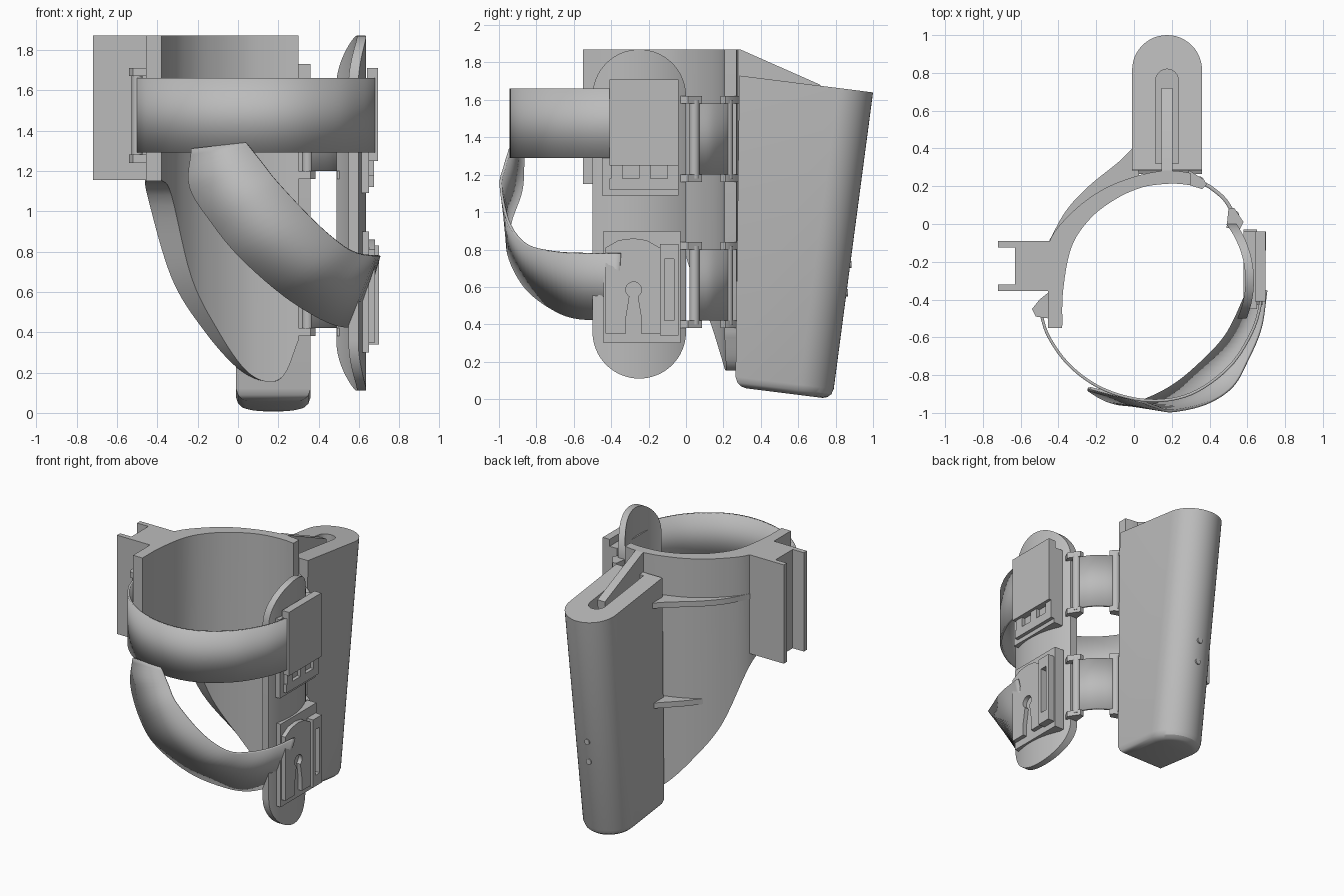
import bpy, bmesh, math
from mathutils import Vector

cube = bpy.data.objects.get("Cube")
if cube:
    bpy.data.objects.remove(cube, do_unlink=True)

grey = bpy.data.materials.new("plain grey")
grey.use_nodes = True
grey.diffuse_color = (0.5, 0.5, 0.5, 1)
grey.node_tree.nodes["Principled BSDF"].inputs["Base Color"].default_value = (0.5, 0.5, 0.5, 1)
parts = []


def make(name, bm):
    bmesh.ops.recalc_face_normals(bm, faces=bm.faces)
    mesh = bpy.data.meshes.new(name)
    bm.to_mesh(mesh)
    bm.free()
    mesh.materials.append(grey)
    ob = bpy.data.objects.new(name, mesh)
    bpy.context.collection.objects.link(ob)
    parts.append(ob)
    return ob


def loft(name, sections, closed=True):
    """Skin a row of sections; closed sections get end caps."""
    bm = bmesh.new()
    rings = [[bm.verts.new(p) for p in s] for s in sections]
    n = len(rings[0])
    for a, b in zip(rings, rings[1:]):
        for i in range(n if closed else n - 1):
            j = (i + 1) % n
            bm.faces.new((a[i], a[j], b[j], b[i]))
    if closed:
        bm.faces.new(rings[0])
        bm.faces.new(rings[-1])
    return make(name, bm)


def prism(name, outline, lo, hi, axis="z"):
    """Extrude a 2D outline: (x, y) along z, or (y, z) along x."""
    def place(p, d):
        return (p[0], p[1], d) if axis == "z" else (d, p[0], p[1])
    return loft(name, [[place(p, d) for p in outline] for d in (lo, hi)])


def box(name, x0, x1, y0, y1, z0, z1):
    return prism(name, [(x0, y0), (x1, y0), (x1, y1), (x0, y1)], z0, z1)


def rod(name, x, y, r, z0, z1):
    ring = [(x + r * math.cos(k * math.pi / 8), y + r * math.sin(k * math.pi / 8)) for k in range(16)]
    return prism(name, ring, z0, z1)


def smooth_path(points, steps=6):
    """Catmull-Rom curve through the points."""
    p = [Vector(q) for q in points]
    p = [2 * p[0] - p[1]] + p + [2 * p[-1] - p[-2]]
    out = []
    for a, b, c, d in zip(p, p[1:], p[2:], p[3:]):
        for k in range(steps):
            t = k / steps
            out.append(0.5 * (2 * b + (c - a) * t + (2 * a - 5 * b + 4 * c - d) * t * t
                              + (3 * b - a - 3 * c + d) * t ** 3))
    return out + [p[-2]]


def ribbon(name, edge_a, edge_b, thickness):
    ob = loft(name, list(zip(smooth_path(edge_a), smooth_path(edge_b))), closed=False)
    mod = ob.modifiers.new("thickness", "SOLIDIFY")
    mod.thickness = thickness
    mod.offset = 0


def band(name, plan, z0, z1, thickness):
    ribbon(name, [(x, y, z0) for x, y in plan], [(x, y, z1) for x, y in plan], thickness)


# Curved cuff shell with a tongue-shaped lower end
TOP = 1.87
inner = smooth_path([(-.38, -.55, 1.15), (-.375, -.35, 1.15), (-.33, -.12, 1.08), (-.23, .03, .67),
                     (-.1, .13, .41), (.03, .19, .22), (.14, .21, .155), (.23, .213, .19), (.3, .205, .36)])
outer = smooth_path([(-.455, -.55, 1.15), (-.455, -.32, 1.15), (-.45, -.1, 1.08), (-.33, .06, .67),
                     (-.17, .18, .41), (0, .25, .22), (.14, .28, .155), (.23, .28, .19), (.3, .27, .36)])
loft("cuff_shell", [[i, o, (o.x, o.y, TOP), (i.x, i.y, TOP)] for i, o in zip(inner, outer)])

# Side channel clip
box("clip_block", -.63, -.44, -.355, -.09, 1.155, TOP)
for name, y in (("clip_flange_front", -.355), ("clip_flange_back", -.125)):
    box(name, -.72, -.62, y, y + .035, 1.155, TOP)


# Tapered holster pod with a rounded back
def pod_ring(y0, y1, z0, z1, inset=0, lift=0):
    r = .185 - inset
    c = y1 - .185
    pts = [(.175 - r, y0 + inset), (.175 + r, y0 + inset)]
    pts += [(.175 + r * math.cos(k * math.pi / 24), c + r * math.sin(k * math.pi / 24)) for k in range(25)]
    return [(x, y, lift + z0 + (z1 - z0) * (y - y0) / (y1 - y0)) for x, y in pts]


pod = loft("holster_pod", [pod_ring(.265, .785, .065, 0, .055),
                           pod_ring(.265, .785, .065, 0, .03, .007),
                           pod_ring(.265, .787, .065, 0, .01, .025),
                           pod_ring(.265, .79, .065, 0, 0, .055),
                           pod_ring(.285, 1.0, 1.73, 1.64)])
slot = [(.115, .32), (.235, .32)] + [(.175 + .06 * math.cos(k * math.pi / 12), .76 + .06 * math.sin(k * math.pi / 12))
                                     for k in range(13)]
cutter = prism("slot_cutter", slot, 1.4, 2.0)
cutter.hide_render = True
cutter.hide_set(True)
cutter.display_type = "WIRE"
cut = pod.modifiers.new("slot", "BOOLEAN")
cut.operation = "DIFFERENCE"
cut.object = cutter
cut.solver = "EXACT"

# Sloping fin in the pod slot
prism("slot_fin", [(.25, 1.4), (.7, 1.4), (.72, 1.68), (.29, TOP), (.25, TOP)], .145, .205, "x")

# Screw heads on the rounded back of the pod
for i, z in enumerate((.57, .72)):
    y = .787 + .213 * z / 1.64
    ring = [(.175 + .02 * math.cos(k * math.pi / 8), z + .02 * math.sin(k * math.pi / 8)) for k in range(16)]
    loft("pod_screw_%d" % (i + 1), [[(x, d, h) for x, h in ring] for d in (y - .02, y + .005)])

# Horizontal gussets between shell and pod
upper_edge = [(p.x, p.y) for p in smooth_path([(-.45, -.09), (-.36, .07), (-.24, .2), (-.08, .33), (.01, .42)])]
prism("upper_gusset", upper_edge + [(.03, .23), (-.15, .16), (-.3, .04)], 1.55, 1.59)
lower_edge = [(p.x, p.y) for p in smooth_path([(-.25, .12), (-.15, .24), (-.06, .33), (.01, .4)])]
prism("lower_gusset", lower_edge + [(.03, .23), (-.13, .16)], .82, .86)

# Stadium-shaped side plate, curved in plan
sections = []
for k in range(33):
    y = -.25 - .25 * math.cos(math.pi * k / 32)
    rise = math.sqrt(max(0, .0625 - (y + .25) ** 2))
    xi, xo = (.1 + math.sqrt(r * r - (y + .3) ** 2) for r in (.49, .535))
    lo, hi = .36 - rise, 1.62 + rise
    sections.append([(xi, y, lo), (xo, y, lo), (xo, y, hi), (xi, y, hi)])
loft("side_plate", sections)

# Hinge straps, lugs and pins joining shell and side plate
for level, z0, z1 in (("lower", .42, .8), ("upper", 1.2, 1.58)):
    band(level + "_hinge_strap", [(.34, .23), (.41, .19), (.48, .13), (.53, .05)], z0, z1, .02)
    rod(level + "_shell_pin", .345, .225, .027, z0 - .02, z1 + .02)
    rod(level + "_plate_pin", .53, .045, .027, z0 - .02, z1 + .02)
    for end, z in (("bottom", z0 - .04), ("top", z1)):
        prism("%s_shell_lug_%s" % (level, end), [(.28, .21), (.36, .185), (.385, .21), (.37, .235), (.29, .285)], z, z + .04)
        prism("%s_plate_lug_%s" % (level, end), [(.49, -.02), (.56, -.03), (.58, .01), (.53, .085), (.5, .08)], z, z + .04)

# Front strap and its hinge on the shell edge
band("front_strap", [(-.5, -.45), (-.45, -.6), (-.33, -.76), (-.15, -.88), (.08, -.935), (.3, -.9),
                     (.5, -.76), (.62, -.58), (.67, -.42), (.67, -.3)], 1.29, 1.66, .015)
for end, z in (("bottom", 1.24), ("top", 1.67)):
    prism("strap_lug_" + end, [(-.45, -.36), (-.5, -.4), (-.54, -.45), (-.52, -.49), (-.45, -.5)], z, z + .04)
rod("strap_pin", -.5, -.45, .027, 1.26, 1.69)

# Diagonal strap sweeping down to the lower buckle
ribbon("diagonal_strap",
       [(.04, -.94, 1.34), (.12, -.97, 1.24), (.2, -.99, 1.14), (.38, -.95, .95), (.52, -.86, .83),
        (.6, -.72, .79), (.67, -.55, .78), (.7, -.35, .78)],
       [(-.23, -.87, 1.31), (-.24, -.88, 1.12), (-.13, -.94, .94), (0, -.95, .78), (.2, -.86, .6),
        (.38, -.71, .48), (.5, -.57, .43), (.6, -.36, .43)], .014)

# Upper buckle: base, cover and small teeth below it
box("upper_buckle_base", .58, .65, -.45, -.04, 1.09, 1.66)
box("upper_buckle_cover", .64, .695, -.41, -.04, 1.25, 1.71)
box("upper_buckle_sill", .64, .675, -.41, -.04, 1.12, 1.18)
for i, y in enumerate((-.4, -.25, -.1)):
    box("upper_buckle_tooth_%d" % (i + 1), .64, .675, y, y + .06, 1.17, 1.26)

# Lower buckle: base, keyhole panel and slotted slider
box("lower_buckle_base", .58, .65, -.44, -.03, .3, .9)
keyhole = [(-.28 + .042 * math.sin(a), .585 - .042 * math.cos(a))
           for a in (math.radians(32 + k * 296 / 16) for k in range(17))]
panel = [(-.43, .35), (-.32, .35), (-.32, .44)] + keyhole[::-1] + [(-.24, .44), (-.24, .35), (-.14, .35),
                                                                 (-.14, .81), (-.21, .85), (-.28, .86),
                                                                 (-.36, .85), (-.43, .81)]
prism("keyhole_panel", panel, .645, .68, "x")
for name, y0, y1, z0, z1 in (("left", -.14, -.115, .34, .83), ("right", -.065, -.04, .34, .83),
                             ("bottom", -.12, -.06, .34, .42), ("top", -.12, -.06, .75, .83)):
    box("slider_" + name, .64, .7, y0, y1, z0, z1)

# Smooth the curved surfaces, keep the edges crisp
bpy.ops.object.select_all(action="DESELECT")
for ob in parts:
    if ob is not cutter:
        ob.select_set(True)
bpy.context.view_layer.objects.active = pod
bpy.ops.object.shade_smooth_by_angle(angle=math.radians(30))
